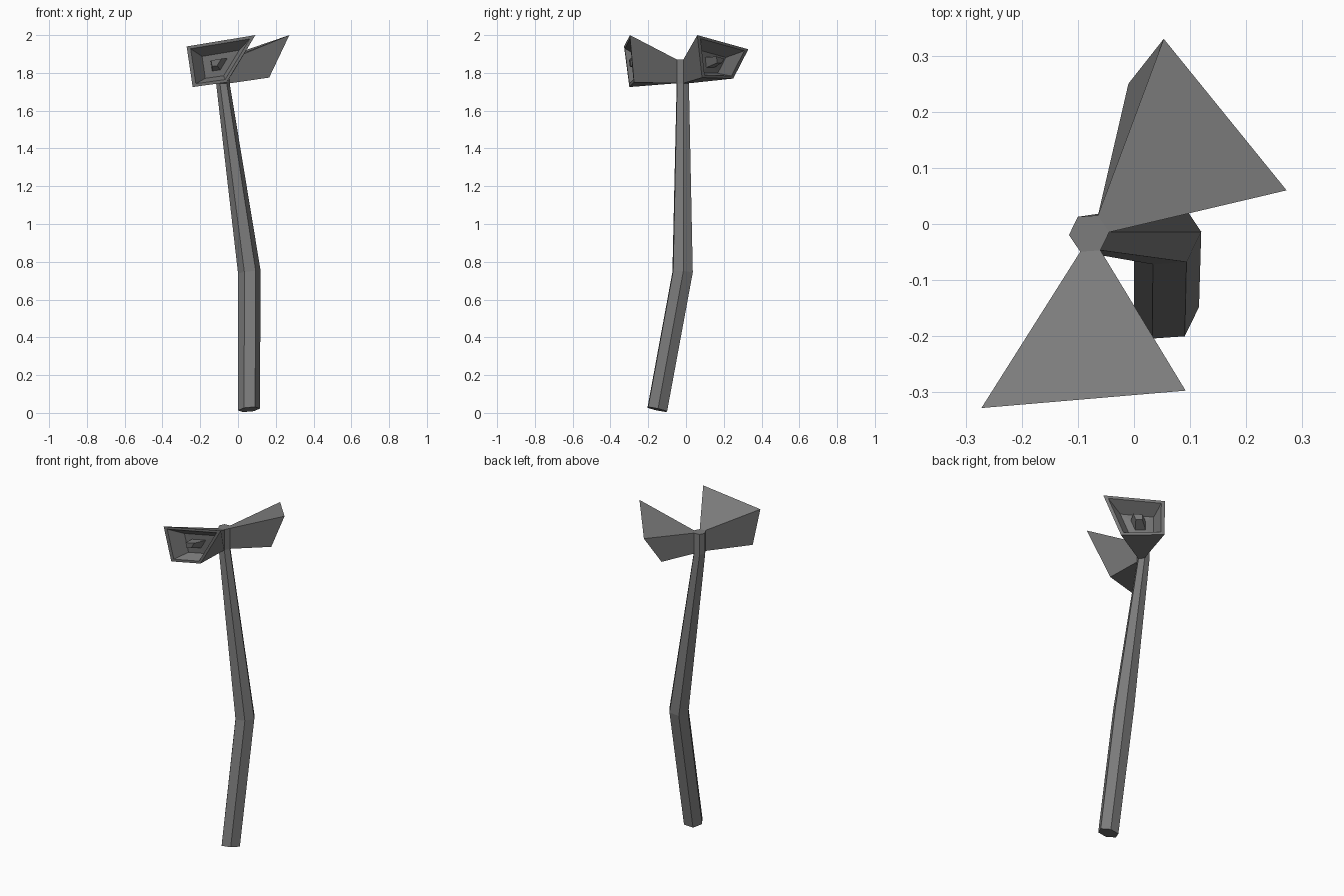
import bpy, bmesh, math
from mathutils import Vector

if "Cube" in bpy.data.objects:
    bpy.data.objects.remove(bpy.data.objects["Cube"])

grey = bpy.data.materials.new("dark_grey")
grey.diffuse_color = (0.2, 0.2, 0.2, 1)
grey.use_nodes = True
grey.node_tree.nodes["Principled BSDF"].inputs["Base Color"].default_value = grey.diffuse_color


def finish(name, bm):
    bmesh.ops.recalc_face_normals(bm, faces=bm.faces)
    me = bpy.data.meshes.new(name)
    bm.to_mesh(me)
    bm.free()
    me.materials.append(grey)
    ob = bpy.data.objects.new(name, me)
    bpy.context.collection.objects.link(ob)
    return ob


def loft(bm, loops, skip=()):
    """Bridge consecutive closed loops; skip holds (section, side) openings."""
    rings = [[bm.verts.new(p) for p in loop] for loop in loops]
    for k, (a, b) in enumerate(zip(rings, rings[1:])):
        n = len(a)
        for i in range(n):
            if (k, i) not in skip:
                j = (i + 1) % n
                bm.faces.new((a[i], a[j], b[j], b[i]))
    return rings


def hex_ring(cx, cy, cz, r, slope_x=0, slope_y=0):
    pts = []
    for i in range(6):
        a = math.radians(4 + 60 * i)
        x, y = r * math.cos(a), r * math.sin(a)
        pts.append(Vector((cx + x, cy + y, cz + slope_x * x + slope_y * y)))
    return pts


# Bent six-sided pole, with openings where the horns grow out
neck = hex_ring(-0.08, -0.017, 1.745, 0.036)
top = hex_ring(-0.08, -0.017, 1.870, 0.036)
bm = bmesh.new()
rings = loft(bm, [hex_ring(0.058, -0.152, 0.018, 0.058, 0.1, -0.22),
                  hex_ring(0.06, -0.018, 0.745, 0.06, 0.12, -0.08),
                  neck, top], skip={(2, 0), (2, 4)})
bm.faces.new(rings[0])
bm.faces.new(rings[-1])
finish("pole", bm)


def horn(name, side, mouth):
    """Flared horn from a pole side; mouth runs bottom a, bottom b, top b, top a."""
    j = (side + 1) % 6
    throat = [neck[side], neck[j], top[j], top[side]]
    mouth = [Vector(p) for p in mouth]
    c0, c1 = sum(throat, Vector()) / 4, sum(mouth, Vector()) / 4

    def section(depth, scale):
        c = c0.lerp(c1, depth)
        return [c + (p - c1) * scale for p in mouth]

    # Outer shell, rim, inner funnel, then the central driver block
    loops = [throat, mouth, section(1.0, 0.86), section(0.72, 0.54),
             section(0.72, 0.24), section(0.99, 0.15)]
    bm = bmesh.new()
    bm.faces.new(loft(bm, loops)[-1])
    return finish(name, bm)


horn("front_horn", 4, [(-0.24, -0.30, 1.725), (-0.06, -0.275, 1.75),
                       (0.092, -0.297, 2.0), (-0.272, -0.328, 1.94)])
horn("rear_horn", 0, [(0.165, 0.085, 1.775), (-0.01, 0.25, 1.77),
                      (0.053, 0.33, 1.925), (0.272, 0.06, 2.0)])
